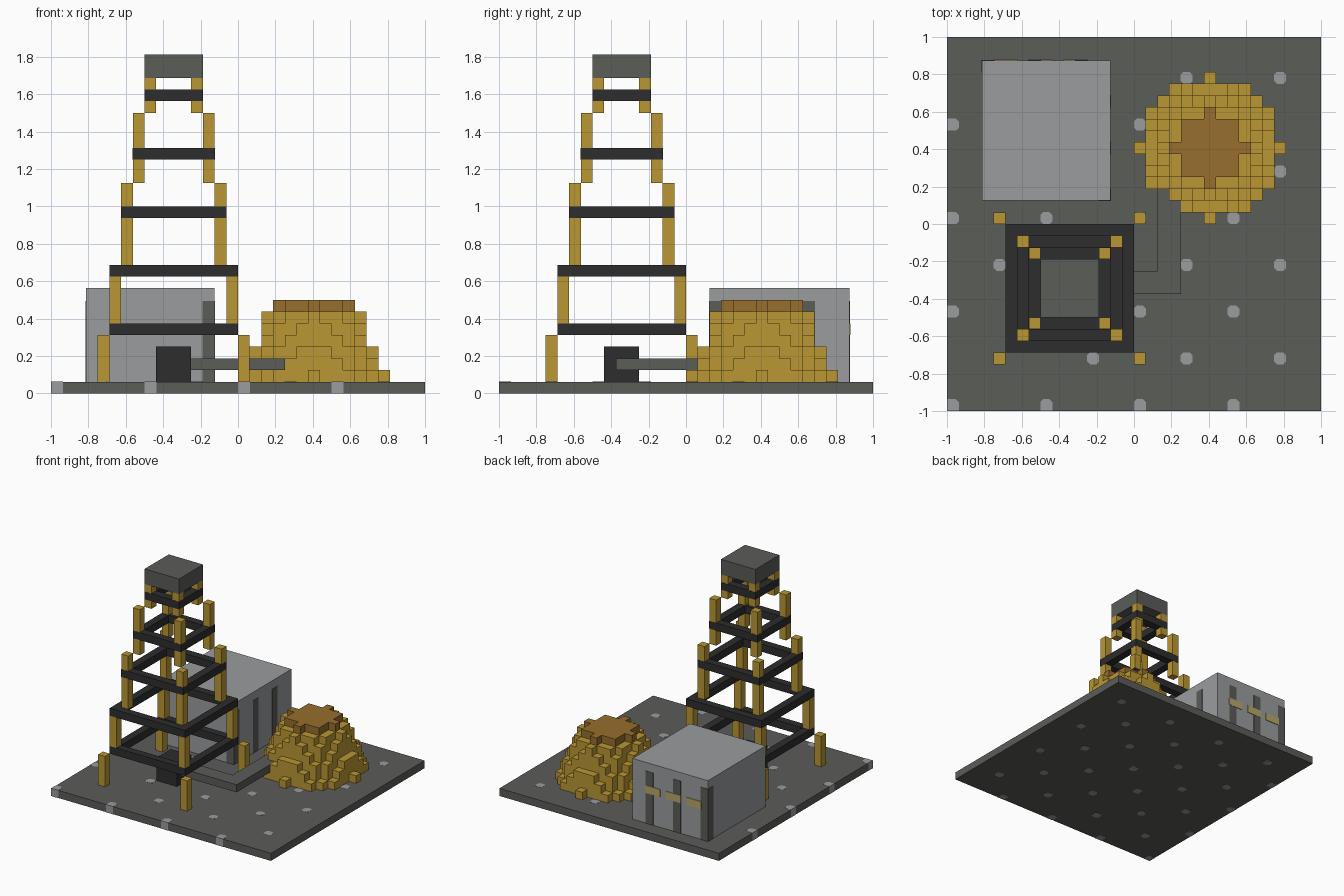
import bpy, bmesh, math

cube = bpy.data.objects.get("Cube")
if cube:
    bpy.data.objects.remove(cube, do_unlink=True)

V = 1 / 16  # grid unit; coordinates below are in units from the plate corner


def material(name, rgb):
    lin = [((c / 255 + 0.055) / 1.055) ** 2.4 for c in rgb] + [1]
    m = bpy.data.materials.new(name)
    m.use_nodes = True
    m.diffuse_color = lin
    bsdf = m.node_tree.nodes["Principled BSDF"]
    bsdf.inputs["Base Color"].default_value = lin
    bsdf.inputs["Roughness"].default_value = 0.9
    return m


STONE = material("dark stone", (91, 93, 89))
CONCRETE = material("light concrete", (155, 156, 158))
IRON = material("black iron", (45, 45, 46))
OCHRE = material("ochre", (186, 151, 51))
BROWN = material("brown earth", (151, 110, 45))
GLASS = material("pale window", (184, 166, 105))


def finish(name, bm, mat):
    bmesh.ops.recalc_face_normals(bm, faces=bm.faces)
    me = bpy.data.meshes.new(name)
    bm.to_mesh(me)
    bm.free()
    me.materials.append(mat)
    ob = bpy.data.objects.new(name, me)
    bpy.context.collection.objects.link(ob)
    return ob


def prism(bm, outline, z0, z1):
    """Extrude a closed outline (world units) from z0 to z1."""
    face = bm.faces.new([bm.verts.new((x, y, z0)) for x, y in outline])
    top = bmesh.ops.extrude_face_region(bm, geom=[face], use_keep_orig=True)["geom"]
    bmesh.ops.translate(bm, vec=(0, 0, z1 - z0),
                        verts=[g for g in top if isinstance(g, bmesh.types.BMVert)])


def add_box(bm, x, y, z, grow=0.0):
    """Box from (low, high) grid ranges, optionally grown outward sideways."""
    x0, x1 = x[0] * V - 1 - grow, x[1] * V - 1 + grow
    y0, y1 = y[0] * V - 1 - grow, y[1] * V - 1 + grow
    prism(bm, [(x0, y0), (x1, y0), (x1, y1), (x0, y1)], z[0] * V, z[1] * V)


def box(name, mat, x, y, z, grow=0.0):
    bm = bmesh.new()
    add_box(bm, x, y, z, grow)
    return finish(name, bm, mat)


# Ground plate with inlaid pale stones
box("ground_plate", STONE, (0, 32), (0, 32), (0, 1))
bm = bmesh.new()
cut = 0.016
for i in range(0, 32, 4):
    for j in range(0, 32, 4):
        if (i + j) % 8:
            continue
        cx, cy, h = (i + 0.5) * V - 1, (j + 0.5) * V - 1, V / 2 + 0.001
        outline = []
        for sx, sy in ((-1, -1), (1, -1), (1, 1), (-1, 1)):
            px, py = cx + sx * h, cy + sy * h
            if max(abs(px), abs(py)) > 0.99:   # square corners at the rim
                outline.append((px, py))
            else:
                pair = [(px - sx * cut, py), (px, py - sy * cut)]
                outline += pair if sx * sy < 0 else pair[::-1]
        prism(bm, outline, -0.001, V + 0.001)
finish("ground_stones", bm, CONCRETE)

# Derrick: four legs per tier (outer low, outer high, bottom, top)
bm = bmesh.new()
for lo, hi, z0, z1 in ((4, 17, 1, 5), (5, 16, 6, 10), (6, 15, 11, 18),
                       (7, 14, 18, 24), (8, 13, 24, 27)):
    for x in (lo, hi - 1):
        for y in (lo, hi - 1):
            add_box(bm, (x, x + 1), (y, y + 1), (z0, z1))
finish("tower_legs", bm, OCHRE)

# Derrick: square braces
for n, (lo, hi, z) in enumerate(((5, 16, 5), (5, 16, 10), (6, 15, 15),
                                 (7, 14, 20), (8, 13, 25))):
    g = 0.0 if n < 2 else 0.001   # sits just proud of the legs it crosses
    bm = bmesh.new()
    for a in (lo, hi - 1):
        add_box(bm, (lo, hi), (a, a + 1), (z, z + 1), g)
        add_box(bm, (a, a + 1), (lo + 1, hi - 1), (z, z + 1), g)
    finish(f"tower_brace_{n + 1}", bm, IRON)
box("tower_cap", STONE, (8, 13), (8, 13), (27, 29))

# Pump and bent pipe leading into the heap
box("pump", IRON, (9, 12), (9, 12), (1, 4))
bm = bmesh.new()
path = [(12, 10), (20, 10), (20, 20), (18, 20), (18, 12), (12, 12)]
prism(bm, [(x * V - 1, y * V - 1) for x, y in path], 2 * V, 3 * V)
finish("pipe", bm, STONE)

# Storage building with pilasters on its right and back walls
box("building", CONCRETE, (3, 14), (18, 30), (1, 9))
bm = bmesh.new()
for j in (18, 22, 26):
    add_box(bm, (13, 14), (j, j + 1), (1, 7.9), 0.003)
for i in (3, 7, 11):
    add_box(bm, (i, i + 1), (29, 30), (1, 7.9), 0.003)
finish("building_stripes", bm, STONE)
bm = bmesh.new()
for i in (4, 7, 10):
    add_box(bm, (i, i + 2), (29, 30), (5, 6), 0.005)
finish("building_windows", bm, GLASS)


# Stepped heap made of round layers of cubes
def disc_layer(bm, radius, k):
    n = int(radius)
    z = (k + 1) * V
    faces = []
    for dx in range(-n, n + 1):
        for dy in range(-n, n + 1):
            if dx * dx + dy * dy <= radius * radius + 1e-6:
                x, y = (22 + dx) * V - 1, (22 + dy) * V - 1
                faces.append(bm.faces.new([bm.verts.new((x + a * V, y + b * V, z))
                             for a, b in ((0, 0), (1, 0), (1, 1), (0, 1))]))
    bmesh.ops.remove_doubles(bm, verts=list({v for f in faces for v in f.verts}), dist=1e-4)
    faces = [f for f in faces if f.is_valid]
    top = bmesh.ops.extrude_face_region(bm, geom=faces, use_keep_orig=True)["geom"]
    bmesh.ops.translate(bm, vec=(0, 0, V),
                        verts=[g for g in top if isinstance(g, bmesh.types.BMVert)])


bm = bmesh.new()
for k in range(6):
    disc_layer(bm, 6 - 0.4 * k, k)
finish("heap", bm, OCHRE)
bm = bmesh.new()
disc_layer(bm, 3, 6)
finish("heap_top", bm, BROWN)
